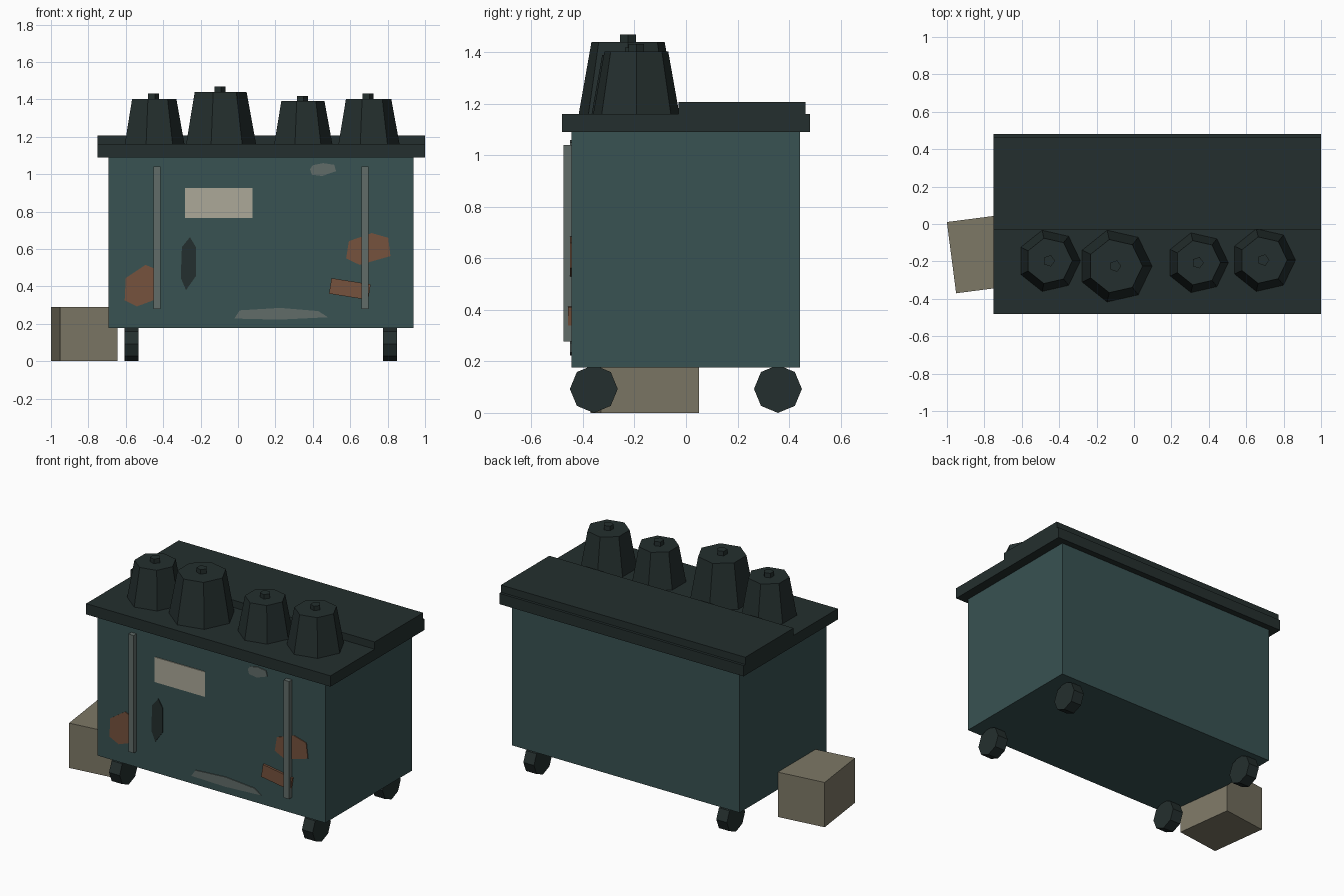
import bpy, bmesh, math
from mathutils import Matrix

if "Cube" in bpy.data.objects:
    bpy.data.objects.remove(bpy.data.objects["Cube"])


def mat(name, r, g, b):
    lin = [((c / 255 + 0.055) / 1.055) ** 2.4 for c in (r, g, b)]
    m = bpy.data.materials.new(name)
    m.diffuse_color = (*lin, 1)
    m.use_nodes = True
    m.node_tree.nodes["Principled BSDF"].inputs["Base Color"].default_value = m.diffuse_color
    return m


TEAL = mat("teal paint", 56, 82, 82)
DARK = mat("dark plastic", 36, 47, 46)
RUST = mat("rust", 118, 82, 61)
CARD = mat("cardboard", 125, 120, 102)
CREAM = mat("cream label", 172, 168, 152)
GREY = mat("bare metal", 97, 108, 105)


def finish(name, bm, material):
    bmesh.ops.recalc_face_normals(bm, faces=bm.faces)
    me = bpy.data.meshes.new(name)
    bm.to_mesh(me)
    bm.free()
    me.materials.append(material)
    ob = bpy.data.objects.new(name, me)
    bpy.context.collection.objects.link(ob)
    return ob


def box(name, x, y, z, material, turn=0, axis='Z'):
    """Box from (min, max) ranges, turned about its own centre."""
    bm = bmesh.new()
    size = [b - a for a, b in (x, y, z)]
    mid = [(a + b) / 2 for a, b in (x, y, z)]
    m = (Matrix.Translation(mid) @ Matrix.Rotation(math.radians(turn), 4, axis)
         @ Matrix.Diagonal((*size, 1)))
    bmesh.ops.create_cube(bm, size=1, matrix=m)
    return finish(name, bm, material)


def cone(bm, n, r1, r2, z0, z1, x, y):
    """Frustum with its first corner on +x."""
    rings = [[bm.verts.new((x + r * math.cos(math.tau * i / n),
                            y + r * math.sin(math.tau * i / n), z)) for i in range(n)]
             for r, z in ((r1, z0), (r2, z1))]
    for ring in rings:
        bm.faces.new(ring)
    for i in range(n):
        j = (i + 1) % n
        bm.faces.new((rings[0][i], rings[0][j], rings[1][j], rings[1][i]))


FRONT = -0.445


def patch(name, pts, material):
    """Thin plate with an (x, z) outline on the front wall."""
    bm = bmesh.new()
    f = bm.faces.new([bm.verts.new((x, FRONT + 0.001, z)) for x, z in pts])
    ext = bmesh.ops.extrude_face_region(bm, geom=[f])
    vs = [v for v in ext["geom"] if isinstance(v, bmesh.types.BMVert)]
    bmesh.ops.translate(bm, verts=vs, vec=(0, -0.006, 0))
    return finish(name, bm, material)


# Bin body and two-level lid
box("bin_body", (-0.693, 0.937), (FRONT, 0.442), (0.177, 1.09), TEAL)
box("lid_lower", (-0.75, 1.0), (-0.482, 0.482), (1.09, 1.16), DARK)
box("lid_upper", (-0.75, 1.0), (-0.03, 0.465), (1.16, 1.207), DARK)

# Wheels
for sx, side in ((-0.57, "left"), (0.812, "right")):
    for sy, end in ((-0.358, "front"), (0.357, "back")):
        bm = bmesh.new()
        cone(bm, 8, 0.093, 0.093, -0.038, 0.038, 0, 0)
        bm.transform(Matrix.Translation((sx, sy, 0.093)) @ Matrix.Rotation(math.pi / 2, 4, 'Y'))
        finish(f"wheel_{end}_{side}", bm, DARK)

# Tied rubbish bags on the lid
for i, (x, y, r, top) in enumerate([(-0.454, -0.197, 0.168, 1.403), (-0.1, -0.225, 0.197, 1.44),
                                    (0.341, -0.207, 0.164, 1.39), (0.692, -0.193, 0.172, 1.403)]):
    bm = bmesh.new()
    cone(bm, 7, r, r * 0.74, 1.158, top, x, y)
    cone(bm, 5, 0.032, 0.032, top, top + 0.029, x, y)
    finish(f"rubbish_bag_{i + 1}", bm, DARK)

# Upright metal bars on the front
for x, side in ((-0.434, "left"), (0.679, "right")):
    box(f"front_bar_{side}", (x - 0.019, x + 0.019), (-0.475, FRONT), (0.278, 1.04), GREY)

# Label, rust, scuffs and dent on the front wall
patch("label", [(-0.283, 0.765), (0.077, 0.765), (0.077, 0.927), (-0.283, 0.927)], CREAM)
patch("scuff_top", [(0.385, 1.027), (0.4, 1.048), (0.455, 1.059), (0.515, 1.05),
                    (0.524, 1.016), (0.45, 0.99), (0.394, 0.997)], GREY)
patch("scuff_bottom", [(-0.02, 0.228), (0.01, 0.272), (0.225, 0.285), (0.43, 0.268),
                       (0.48, 0.235), (0.22, 0.222)], GREY)
patch("dent", [(-0.3, 0.61), (-0.257, 0.663), (-0.225, 0.61), (-0.225, 0.455),
               (-0.278, 0.38), (-0.306, 0.445)], DARK)
patch("rust_left", [(-0.6, 0.445), (-0.495, 0.515), (-0.445, 0.495), (-0.44, 0.33),
                    (-0.54, 0.293), (-0.606, 0.325)], RUST)
patch("rust_right", [(0.593, 0.642), (0.715, 0.685), (0.803, 0.66), (0.815, 0.562),
                     (0.65, 0.515), (0.578, 0.55)], RUST)
box("rust_plate", (0.492, 0.704), (-0.459, FRONT), (0.344, 0.428), RUST, 9, 'Y')

# Cardboard box beside the bin
box("cardboard_box", (-0.977, -0.667), (-0.352, 0.032), (0, 0.29), CARD, 7.4)
